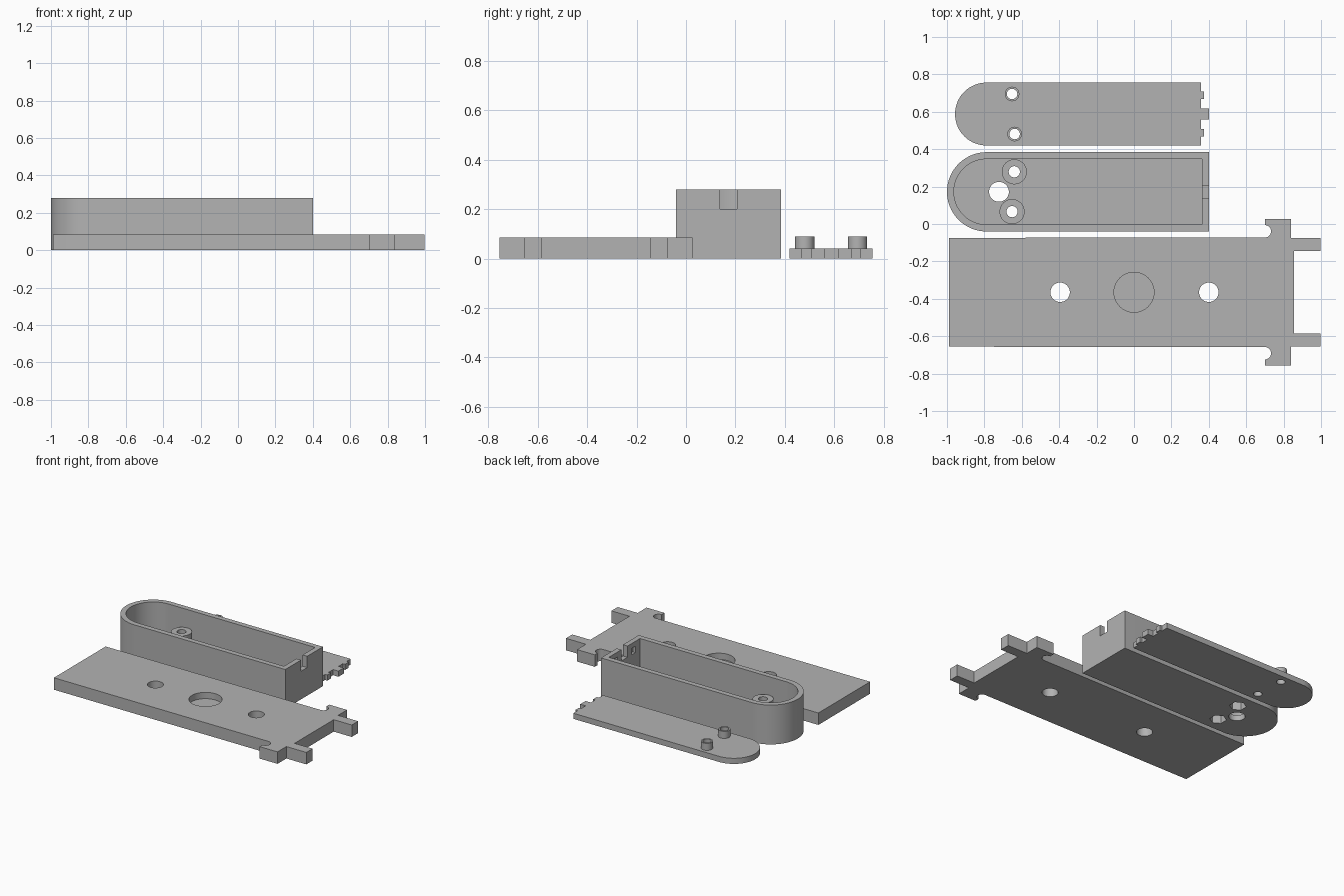
import bpy
import bmesh
from math import sin, cos, pi

cube = bpy.data.objects.get("Cube")
if cube:
    bpy.data.objects.remove(cube, do_unlink=True)

grey = bpy.data.materials.new("plain grey")
grey.use_nodes = True
colour = (0.45, 0.45, 0.45, 1)
grey.diffuse_color = colour
grey.node_tree.nodes["Principled BSDF"].inputs["Base Color"].default_value = colour


def arc(x, y, r, start, end, n):
    return [(x + r * cos(start + (end - start) * i / n),
             y + r * sin(start + (end - start) * i / n)) for i in range(n + 1)]


def prism(name, outline, z0, z1):
    """Extrude a flat outline from z0 to z1."""
    bm = bmesh.new()
    face = bm.faces.new([bm.verts.new((x, y, z0)) for x, y in outline])
    top = bmesh.ops.extrude_face_region(bm, geom=[face])["geom"]
    verts = [v for v in top if isinstance(v, bmesh.types.BMVert)]
    bmesh.ops.translate(bm, vec=(0, 0, z1 - z0), verts=verts)
    bmesh.ops.recalc_face_normals(bm, faces=bm.faces)
    mesh = bpy.data.meshes.new(name)
    bm.to_mesh(mesh)
    bm.free()
    mesh.materials.append(grey)
    obj = bpy.data.objects.new(name, mesh)
    bpy.context.collection.objects.link(obj)
    return obj


def box(x0, x1, y0, y1, z0, z1):
    return prism("block", [(x0, y0), (x1, y0), (x1, y1), (x0, y1)], z0, z1)


def cylinder(x, y, r, z0, z1, sides=40):
    return prism("cylinder", arc(x, y, r, pi / 2, pi * 5 / 2, sides)[:-1], z0, z1)


def stadium(name, x0, x1, y, r, z0, z1):
    """Slab with a round left end and a square right end."""
    outline = arc(x0 + r, y, r, pi / 2, pi * 3 / 2, 40) + [(x1, y - r), (x1, y + r)]
    return prism(name, outline, z0, z1)


def combine(obj, tool, operation="DIFFERENCE"):
    mod = obj.modifiers.new("boolean", "BOOLEAN")
    mod.object, mod.operation, mod.solver = tool, operation, "EXACT"
    bpy.context.view_layer.objects.active = obj
    bpy.ops.object.modifier_apply(modifier=mod.name)
    bpy.data.objects.remove(tool, do_unlink=True)


def finish(obj):
    bpy.ops.object.select_all(action="DESELECT")
    obj.select_set(True)
    bpy.context.view_layer.objects.active = obj
    bpy.ops.object.shade_smooth_by_angle(angle=pi / 6)


# Base plate: mirrored half outline with prongs, ears and relief notches
mid = -0.365
half = [(0.855, 0.22), (0.997, 0.22), (0.997, 0.291), (0.84, 0.291),
        (0.84, 0.391), (0.7, 0.391)]
half += arc(0.7, 0.326, 0.033, pi / 2, -pi / 2, 14)
half += [(-0.99, 0.291)]
outline = [(x, mid + y) for x, y in half] + [(x, mid - y) for x, y in reversed(half)]
plate = prism("base_plate", outline, 0, 0.085)
for x in (-0.395, 0.4):
    combine(plate, cylinder(x, mid, 0.052, -0.1, 0.2))
combine(plate, cylinder(0, mid, 0.107, 0.04, 0.2))
finish(plate)

# Open case with a rounded end
cy = 0.172
case = stadium("case", -1, 0.4, cy, 0.212, 0, 0.28)
combine(case, stadium("cavity", -0.963, 0.364, cy, 0.175, 0.04, 0.4))

# Screw bosses with hexagonal recesses underneath
for x, y in ((-0.64, 0.279), (-0.652, 0.066)):
    combine(case, cylinder(x, y, 0.067, 0.02, 0.15), "UNION")
    combine(case, cylinder(x, y, 0.03, -0.1, 0.25))
    combine(case, cylinder(x, y, 0.055, -0.1, 0.07, 6))
combine(case, cylinder(-0.722, cy, 0.053, -0.1, 0.1))

# End wall notch and two small latch pockets
combine(case, box(0.35, 0.5, cy - 0.034, cy + 0.034, 0.2, 0.4))
for side in (-1, 1):
    y = cy + side * 0.1
    combine(case, box(0.35, 0.384, y - 0.022, y + 0.022, 0.2, 0.245))
finish(case)

# Lid with three end tabs and two hollow pegs
ly = 0.588
lid = stadium("lid", -0.957, 0.358, ly, 0.168, 0, 0.04)
for offset, width, end in ((0, 0.06, 0.4), (-0.1, 0.04, 0.375), (0.1, 0.04, 0.375)):
    y = ly + offset
    combine(lid, box(0.3, end, y - width / 2, y + width / 2, 0, 0.04), "UNION")
for x, y in ((-0.652, 0.695), (-0.638, 0.481)):
    combine(lid, cylinder(x, y, 0.039, 0.02, 0.09), "UNION")
    combine(lid, cylinder(x, y, 0.028, -0.1, 0.2))
finish(lid)
